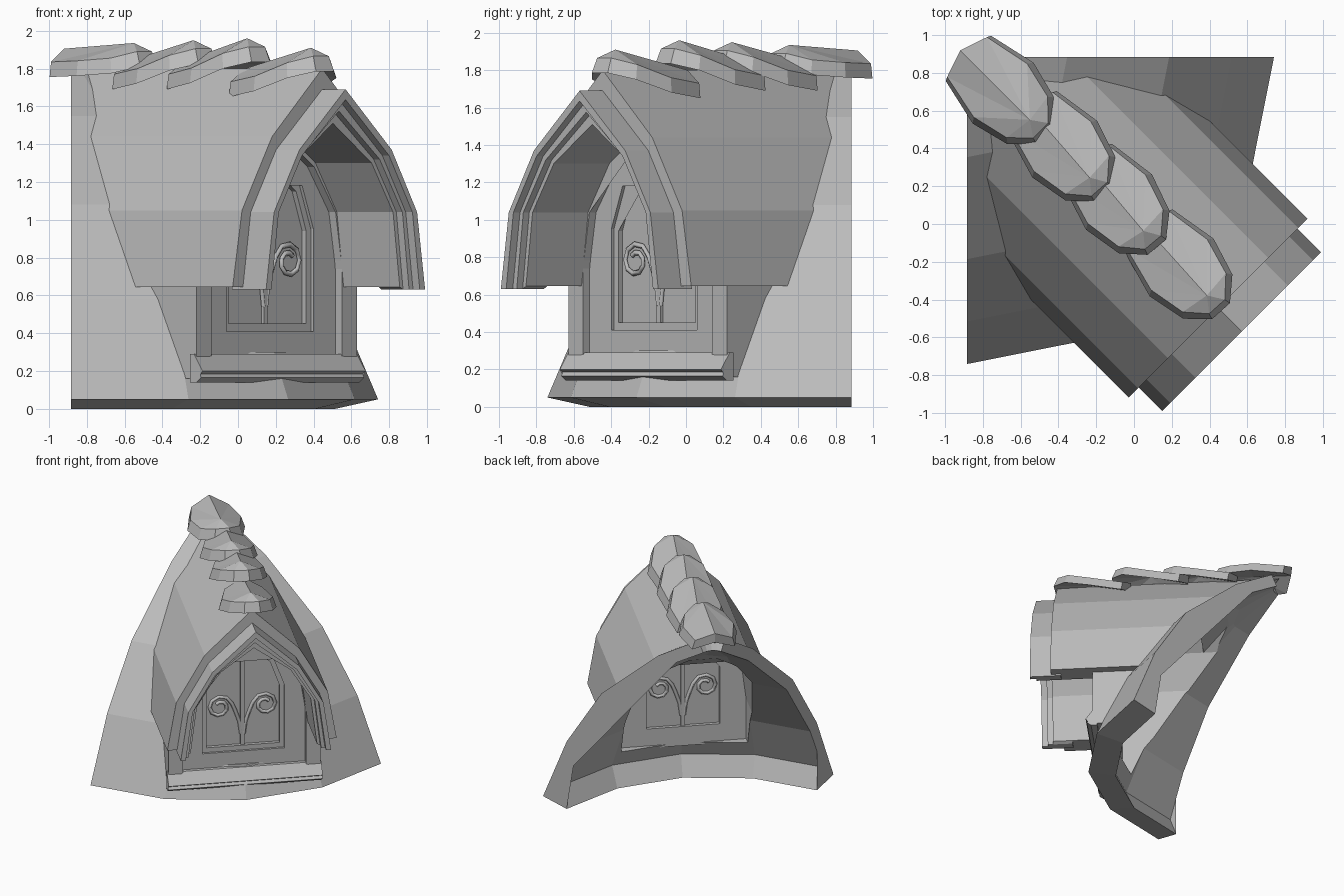
import bpy, bmesh, math
from mathutils import Matrix

cube = bpy.data.objects.get("Cube")
if cube:
    bpy.data.objects.remove(cube)

stone = bpy.data.materials.new("plain grey")
stone.use_nodes = True
GREY = (0.5, 0.5, 0.5, 1)
stone.diffuse_color = GREY
stone.node_tree.nodes["Principled BSDF"].inputs["Base Color"].default_value = GREY

# The dormer is laid out facing -y, then the whole thing turns to the corner
TURN = Matrix.Rotation(math.radians(45), 4, 'Z')
AXIS = 1.25    # distance of the tower axis behind the origin


def finish(name, bm):
    bmesh.ops.recalc_face_normals(bm, faces=bm.faces)
    bm.transform(TURN)
    mesh = bpy.data.meshes.new(name)
    bm.to_mesh(mesh)
    bm.free()
    mesh.materials.append(stone)
    ob = bpy.data.objects.new(name, mesh)
    bpy.context.collection.objects.link(ob)
    return ob


def loft(name, rings):
    """Closed solid through rings of (side, forward, height) points."""
    bm = bmesh.new()
    loops = [[bm.verts.new((s, -f, z)) for s, f, z in ring] for ring in rings]
    n = len(loops[0])
    for a, b in zip(loops, loops[1:]):
        for i in range(n):
            j = (i + 1) % n
            bm.faces.new((a[i], a[j], b[j], b[i]))
    caps = [bm.faces.new(loops[0]), bm.faces.new(loops[-1])]
    bmesh.ops.triangulate(bm, faces=caps)
    return finish(name, bm)


def prism(name, outline, back, front):
    """Outline of (side, height) points pushed along the forward direction."""
    return loft(name, [[(s, f, z) for s, z in outline] for f in (back, front)])


def bar(name, outline, s0, s1):
    """Outline of (forward, height) points pushed sideways."""
    return loft(name, [[(s, f, z) for f, z in outline] for s in (s0, s1)])


def arch(half):
    """Half profile from foot to apex, mirrored to a full arch."""
    return half + [(-s, z) for s, z in reversed(half[:-1])]


def band(outer, inner):
    return arch(outer) + arch(inner)[::-1]


# Quarter of the tower roof: a thin shell with a thick lip along the bottom
OUTER = [(1.625, .05), (1.40, .58), (1.07, 1.08), (.53, 1.55), (.15, 1.78)]
INNER = [(1.40, 0), (1.475, .17), (1.31, .54), (.99, 1.02), (.47, 1.47), (.10, 1.69)]


def radius(z):
    for (r0, z0), (r1, z1) in zip(OUTER, OUTER[1:]):
        if z <= z1:
            break
    return r0 + (r1 - r0) * (z - z0) / (z1 - z0)


rings = []
for k in range(-2, 3):
    a = math.radians(22.5 * k)
    rings.append([(r * math.sin(a), r * math.cos(a) - AXIS, z)
                  for r, z in OUTER + INNER[::-1]])
tower_roof = loft("tower_roof", rings)

# Dormer profiles
SHELL = [(.67, .645), (.60, 1.05), (.375, 1.44), (0, 1.80)]
SOFFIT = [(.50, .645), (.45, 1.04), (.29, 1.30), (0, 1.51)]

# Opening through the tower roof
room = prism("opening_cutter", [(.50, .3)] + arch(SOFFIT) + [(-.50, .3)], -1.7, .6)
room.hide_render = True
cut = tower_roof.modifiers.new("opening", 'BOOLEAN')
cut.operation = 'DIFFERENCE'
cut.solver = 'EXACT'
cut.object = room
bpy.context.view_layer.objects.active = tower_roof
bpy.ops.object.modifier_apply(modifier=cut.name)
bpy.data.objects.remove(room)

# Dormer roof shell, its back following the tower roof
shell = band(SHELL, SOFFIT)
back = [(s, math.sqrt(max(radius(z) ** 2 - s * s, 0)) - AXIS - .06, z) for s, z in shell]
loft("dormer_roof", [back, [(s, .63, z) for s, z in shell]])

# Stepped arch trim, each step set further back
STEPS = [
    [(.595, .63), (.535, 1.04), (.345, 1.37), (0, 1.69)],
    [(.555, .63), (.50, 1.04), (.325, 1.34), (0, 1.635)],
    [(.525, .63), (.475, 1.04), (.305, 1.32), (0, 1.575)],
    SOFFIT,
]
for i, front in enumerate((.805, .755, .71)):
    prism("arch_trim_%d" % (i + 1), band(STEPS[i], STEPS[i + 1]), .55, front)

# Side walls running back into the tower roof
WALL = [(.20, .16), (.29, .16), (.29, .78), (-.17, .78), (-.08, .64)]
bar("left_wall", WALL, .50, .60)
bar("right_wall", WALL, -.60, -.50)

# Sill
SILL = [(.25, .14), (.30, .14), (.335, .165), (.32, .185), (.345, .2), (.28, .29), (.25, .29)]
bar("window_sill", SILL, -.61, .61)

# Front wall and window set back in steps: pillars, surround, frame, panel
wall_out = [(.55, .28), (.55, .75), (.47, 1.05), (.31, 1.33), (0, 1.55)]
wall_in = [(.488, .28), (.488, .75), (.44, 1.04), (.28, 1.28), (0, 1.48)]
hole = [(.325, .41), (.325, .95), (.24, 1.18), (0, 1.36)]
pane = [(.29, .45), (.29, .94), (.215, 1.15), (0, 1.31)]
prism("front_wall", band(wall_out, wall_in), .14, .29)
prism("window_surround", band(wall_in, hole), .14, .24)
bar("surround_base", [(.14, .28), (.24, .28), (.24, .41), (.14, .41)], -.49, .49)
prism("window_frame", band(hole, pane), .13, .22)
bar("window_rail", [(.13, .41), (.22, .41), (.22, .45), (.13, .45)], -.325, .325)
prism("window_panel", arch(hole), .16, .19)
bar("window_mullion", [(.14, .45), (.21, .45), (.21, 1.32), (.14, 1.32)], -.016, .016)


# Scroll ornaments on both faces of the window
def scroll(name, side, f):
    path = [(.01, .54), (.025, .65), (.06, .75)]
    for i in range(13):
        a = math.radians(165 - i * 40)
        r = .10 - .005 * i
        path.append((.18 + r * math.cos(a), .78 + r * math.sin(a)))
    curve = bpy.data.curves.new(name, 'CURVE')
    curve.dimensions = '3D'
    curve.bevel_depth = .015
    curve.bevel_resolution = 0
    curve.use_fill_caps = True
    line = curve.splines.new('POLY')
    line.points.add(len(path) - 1)
    for p, (s, z) in zip(line.points, path):
        p.co = (side * s, -f, z, 1)
    curve.transform(TURN)
    curve.materials.append(stone)
    bpy.context.collection.objects.link(bpy.data.objects.new(name, curve))


for side, word in ((1, "left"), (-1, "right")):
    scroll(word + "_scroll_front", side, .20)
    scroll(word + "_scroll_back", side, .15)


# Overlapping ridge tiles: a faceted shield with a flared skirt
def ridge_tile(name, tip, top, tilt, yaw):
    half = [(.06, 0, -.045), (.165, -.10, -.08), (.215, -.30, -.08 - tilt * .7),
            (.16, -.55, -.08 - tilt)]
    rim = half + [(0, -.60, -.01 - tilt)] + [(-s, f, z) for s, f, z in half[::-1]]
    bm = bmesh.new()
    peak = bm.verts.new((0, .10, 0))
    upper = [bm.verts.new((s * .93, -f + .02, z)) for s, f, z in rim]
    lower = [bm.verts.new((s * 1.06, -(f + .3) * 1.04 + .3, z - .08)) for s, f, z in rim]
    hollow = bm.verts.new((0, .3, -.11))
    n = len(rim)
    for i in range(n):
        j = (i + 1) % n
        bm.faces.new((peak, upper[i], upper[j]))
        bm.faces.new((upper[i], lower[i], lower[j], upper[j]))
        bm.faces.new((hollow, lower[j], lower[i]))
    bm.transform(Matrix.Translation((0, -tip, top)) @ Matrix.Rotation(math.radians(yaw), 4, 'Z'))
    finish(name, bm)


TILES = [(-.68, 1.935, .02, 0), (-.24, 1.95, .10, -4), (.16, 1.96, .11, -5), (.64, 1.91, .10, -3)]
for i, (tip, top, tilt, yaw) in enumerate(TILES):
    ridge_tile("ridge_tile_%d" % (i + 1), tip, top, tilt, yaw)
